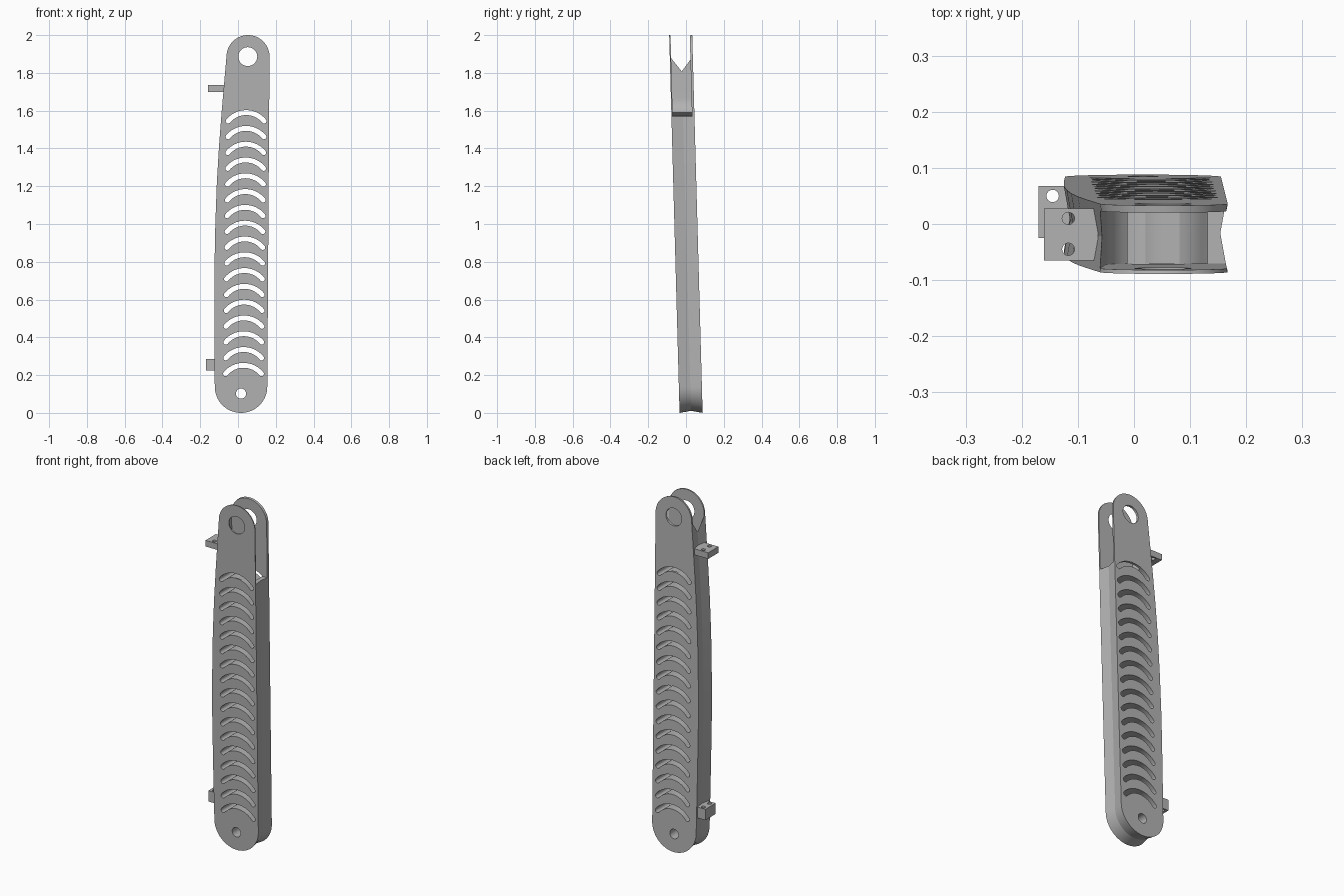
import bpy
import bmesh
from math import cos, sin, pi, radians, asin

default = bpy.data.objects.get("Cube")
if default:
    bpy.data.objects.remove(default, do_unlink=True)

grey = bpy.data.materials.new("plain_grey")
grey.use_nodes = True
grey.diffuse_color = (0.45, 0.45, 0.45, 1)
grey.node_tree.nodes["Principled BSDF"].inputs["Base Color"].default_value = (0.45, 0.45, 0.45, 1)

FRONT, BACK = -0.034, 0.088
LEAN = -0.0275          # y shift per unit of height


def arc(cx, cz, r, start, end, steps):
    """Points on an arc in the xz plane, angles in degrees."""
    angles = [radians(start + (end - start) * i / steps) for i in range(steps + 1)]
    return [(cx + r * cos(a), cz + r * sin(a)) for a in angles]


def add_loft(bm, rings):
    """Closed solid through rings of equal length, each a list of 3D points."""
    loops = [[bm.verts.new(p) for p in ring] for ring in rings]
    n = len(loops[0])
    bm.faces.new(loops[0])
    bm.faces.new(loops[-1][::-1])
    for a, b in zip(loops, loops[1:]):
        for i in range(n):
            j = (i + 1) % n
            bm.faces.new((a[j], a[i], b[i], b[j]))


def add_prism(bm, outline, y0, y1):
    add_loft(bm, [[(x, y, z) for x, z in outline] for y in (y0, y1)])


def finish(bm, name):
    bmesh.ops.recalc_face_normals(bm, faces=bm.faces)
    mesh = bpy.data.meshes.new(name)
    bm.to_mesh(mesh)
    bm.free()
    obj = bpy.data.objects.new(name, mesh)
    bpy.context.collection.objects.link(obj)
    obj.data.materials.append(grey)
    return obj


def activate(obj):
    bpy.ops.object.select_all(action="DESELECT")
    obj.select_set(True)
    bpy.context.view_layer.objects.active = obj


def cut(obj, cutter):
    """Subtract the cutter, then delete it."""
    activate(obj)
    mod = obj.modifiers.new("cut", "BOOLEAN")
    mod.operation = "DIFFERENCE"
    mod.solver = "EXACT"
    mod.object = cutter
    cutter.hide_render = True
    bpy.ops.object.modifier_apply(modifier=mod.name)
    bpy.data.objects.remove(cutter, do_unlink=True)


def inset(points, d):
    """Move an anticlockwise outline inwards by d."""
    out = []
    for i, (x, z) in enumerate(points):
        (ax, az), (bx, bz) = points[i - 1], points[(i + 1) % len(points)]
        tx, tz = bx - ax, bz - az
        length = (tx * tx + tz * tz) ** 0.5
        out.append((x - tz / length * d, z + tx / length * d))
    return out


# Link body: rounded outline with a shallow V groove round its rim
outline = arc(0.016, 0.139, 0.139, 180, 360, 32)
outline += arc(0.053, 1.886, 0.114, 0, 180, 32)
outline += [(-0.073, 1.75), (-0.086, 1.6), (-0.1, 1.42), (-0.112, 1.22), (-0.12, 1.0),
            (-0.125, 0.75), (-0.125, 0.5), (-0.124, 0.3)]
groove = inset(outline, 0.011)
middle = (FRONT + BACK) / 2
bm = bmesh.new()
add_loft(bm, [[(x, FRONT, z) for x, z in outline],
              [(x, middle, z) for x, z in groove],
              [(x, BACK, z) for x, z in outline]])
body = finish(bm, "link_body")

# Fork pocket between the two upper cheeks
bm = bmesh.new()
pocket = [(-0.3, 1.91), (-0.062, 1.91), (-0.057, 1.81), (-0.052, 1.7)]
pocket += arc(0.05, 1.67, 0.1, 180, 270, 12)
pocket += [(0.3, 1.57), (0.3, 2.2), (-0.3, 2.2)]
add_prism(bm, pocket, FRONT + 0.007, BACK - 0.013)
cut(body, finish(bm, "pocket_cutter"))

# Arched slots and the two pivot holes
bm = bmesh.new()
SLOTS, HALF, RADIUS, WIDE = 17, 0.095, 0.123, 0.013
spread = asin(HALF / RADIUS) * 180 / pi
for i in range(SLOTS):
    t = i / (SLOTS - 1)
    cx = 0.029 + 0.014 * t
    end_z = 0.207 + 1.338 * t
    cz = end_z - RADIUS * cos(radians(spread))
    slot = arc(cx, cz, RADIUS + WIDE, 90 - spread, 90 + spread, 16)
    slot += arc(cx - HALF, end_z, WIDE, 90 + spread, 270 + spread, 8)[1:-1]
    slot += arc(cx, cz, RADIUS - WIDE, 90 + spread, 90 - spread, 16)
    slot += arc(cx + HALF, end_z, WIDE, 270 - spread, 450 - spread, 8)[1:-1]
    add_prism(bm, slot, -0.3, 0.3)
for x, z, r in ((0.016, 0.102, 0.027), (0.052, 1.886, 0.05)):
    add_prism(bm, arc(x, z, r, 0, 360, 40)[:-1], -0.3, 0.3)
cut(body, finish(bm, "slot_cutter"))

# Lean the body towards the front
for v in body.data.vertices:
    v.co.y += LEAN * v.co.z
activate(body)
bpy.ops.object.shade_smooth_by_angle(angle=radians(15))


def make_tab(name, x0, x1, y0, z0, z1, hole_x):
    """Side tab with two vertical screw holes."""
    y1 = y0 + 0.093
    bm = bmesh.new()
    add_prism(bm, [(x0, z0), (x1, z0), (x1, z1), (x0, z1)], y0, y1)
    tab = finish(bm, name)
    bm = bmesh.new()
    for y in (y0 + 0.02, y1 - 0.018):
        ring = arc(hole_x, y, 0.011, 0, 360, 24)[:-1]
        add_loft(bm, [[(x, hy, z) for x, hy in ring] for z in (z0 - 0.1, z1 + 0.1)])
    cut(tab, finish(bm, name + "_cutter"))
    activate(tab)
    bpy.ops.object.shade_smooth_by_angle(angle=radians(30))


# Cable tabs on the right edge
make_tab("upper_tab", -0.16, -0.064, -0.065, 1.7, 1.735, -0.117)
make_tab("lower_tab", -0.17, -0.112, -0.025, 0.224, 0.286, -0.145)
